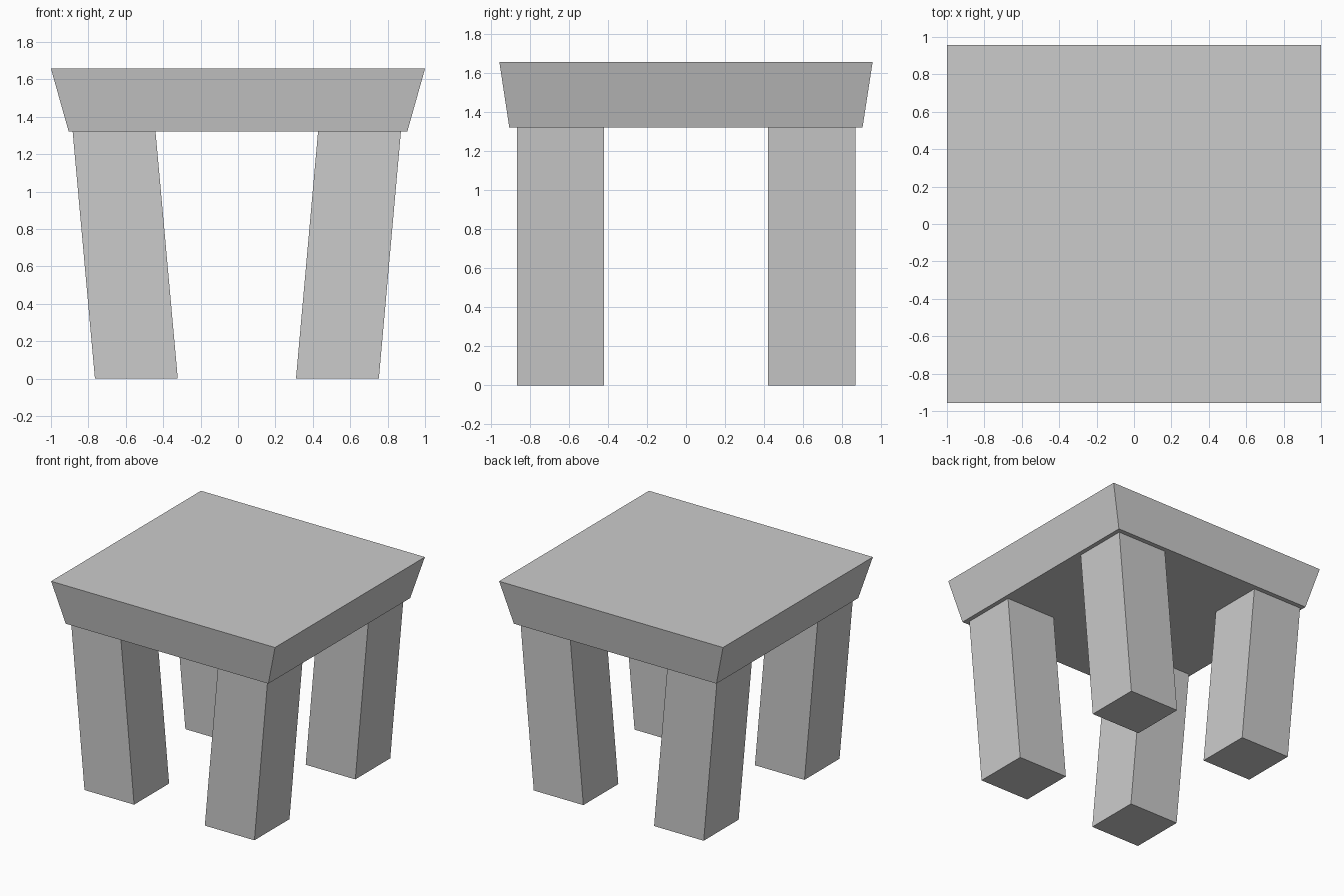
import bpy
import bmesh

if "Cube" in bpy.data.objects:
    bpy.data.objects.remove(bpy.data.objects["Cube"])


def loft(name, bottom, top, z0, z1):
    """Six-sided block between two rectangles given as (x0, x1, y0, y1)."""
    bm = bmesh.new()
    bmesh.ops.create_cube(bm, size=1)
    for v in bm.verts:
        x0, x1, y0, y1 = top if v.co.z > 0 else bottom
        v.co = (x1 if v.co.x > 0 else x0,
                y1 if v.co.y > 0 else y0,
                z1 if v.co.z > 0 else z0)
    mesh = bpy.data.meshes.new(name)
    bm.to_mesh(mesh)
    bm.free()
    obj = bpy.data.objects.new(name, mesh)
    bpy.context.collection.objects.link(obj)
    return obj


SEAT_Z, TOP_Z = 1.32, 1.657

# Thick seat, flaring outward towards the top
loft("seat", (-0.905, 0.905, -0.905, 0.904), (-1, 1, -0.956, 0.956), SEAT_Z, TOP_Z)

# Four square legs leaning inward towards the floor
LEG_W = 0.443
for side, foot_x, top_x in (("left", -0.765, -0.884), ("right", 0.31, 0.428)):
    for end, y0, y1 in (("front", -0.866, -0.419), ("back", 0.421, 0.867)):
        loft(f"{end}_{side}_leg",
             (foot_x, foot_x + LEG_W, y0, y1),
             (top_x, top_x + LEG_W, y0, y1), 0, SEAT_Z)
